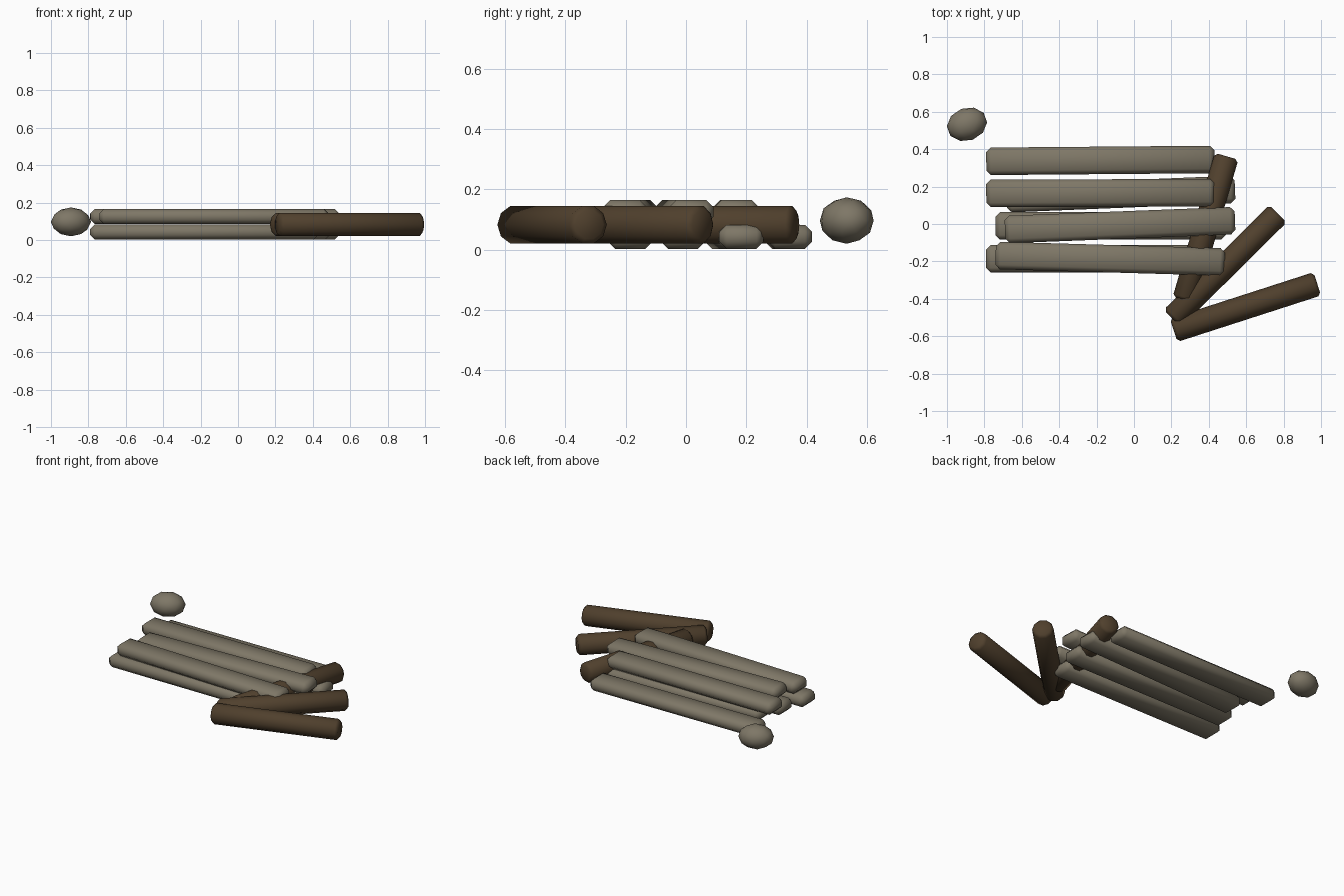
import bpy
from math import atan2, hypot, pi, radians

cube = bpy.data.objects.get("Cube")
if cube:
    bpy.data.objects.remove(cube, do_unlink=True)


def make_material(name, rgb):
    mat = bpy.data.materials.new(name)
    mat.use_nodes = True
    mat.diffuse_color = (*rgb, 1)
    mat.node_tree.nodes["Principled BSDF"].inputs["Base Color"].default_value = (*rgb, 1)
    return mat


weathered = make_material("weathered grey", (0.21, 0.185, 0.135))
bark = make_material("dark brown bark", (0.08, 0.051, 0.026))


def finish(name, mat, bevel=0.0):
    """Name, colour, soften and smooth the active object."""
    obj = bpy.context.object
    obj.name = name
    obj.data.materials.append(mat)
    bpy.ops.object.transform_apply(location=False, rotation=False, scale=True)
    if bevel:
        mod = obj.modifiers.new("rounded edges", 'BEVEL')
        mod.width = bevel
        mod.segments = 1
        mod.limit_method = 'ANGLE'
        mod.angle_limit = radians(60)
    obj.data.shade_smooth()
    return obj


def beam(name, start, end, z):
    """Chamfered plank between two ground points."""
    (x0, y0), (x1, y1) = start, end
    bpy.ops.mesh.primitive_cube_add(
        size=1, location=((x0 + x1) / 2, (y0 + y1) / 2, z),
        rotation=(0, 0, atan2(y1 - y0, x1 - x0)))
    bpy.context.object.scale = (hypot(x1 - x0, y1 - y0), 0.147, 0.08)
    finish(name, weathered, 0.024)


def log(name, start, end):
    """Ten-sided log lying between two ground points."""
    (x0, y0), (x1, y1) = start, end
    bpy.ops.mesh.primitive_cylinder_add(
        vertices=10, radius=0.0655, depth=hypot(x1 - x0, y1 - y0),
        location=((x0 + x1) / 2, (y0 + y1) / 2, 0.083),
        rotation=(0, pi / 2, atan2(y1 - y0, x1 - x0)))
    finish(name, bark, 0.016)


# Two stacked layers of beams
LOW, HIGH = 0.043, 0.125
beam("lower_beam_back", (-0.79, 0.335), (0.43, 0.345), LOW)
beam("lower_beam_mid_back", (-0.68, 0.135), (0.54, 0.185), LOW)
beam("lower_beam_mid_front", (-0.74, -0.01), (0.49, -0.01), LOW)
beam("lower_beam_front", (-0.79, -0.185), (0.43, -0.185), LOW)
beam("upper_beam_back", (-0.79, 0.163), (0.43, 0.168), HIGH)
beam("upper_beam_middle", (-0.69, -0.03), (0.54, 0.018), HIGH)
beam("upper_beam_front", (-0.74, -0.168), (0.485, -0.203), HIGH)

# Fallen logs
log("log_back", (0.27, -0.407), (0.495, 0.362))
log("log_middle", (0.205, -0.505), (0.77, 0.055))
log("log_front", (0.212, -0.568), (0.98, -0.32))

# Boulder off to the side
bpy.ops.mesh.primitive_ico_sphere_add(
    subdivisions=2, radius=1, location=(-0.893, 0.533, 0.097), rotation=(0, 0, radians(20)))
bpy.context.object.scale = (0.11, 0.088, 0.077)
finish("boulder", weathered)
